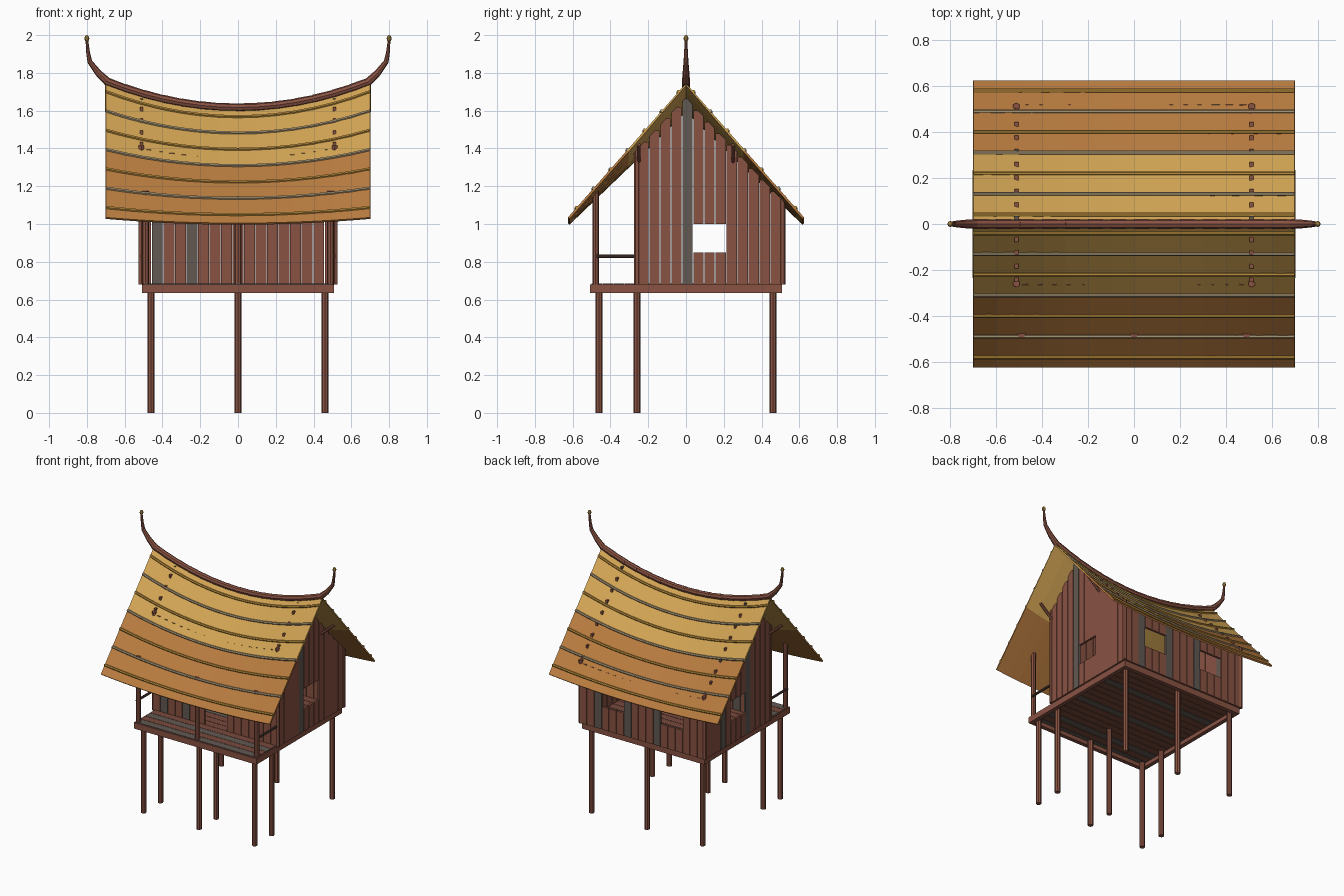
import bpy, bmesh, math
from mathutils import Vector, Matrix

if "Cube" in bpy.data.objects:
    bpy.data.objects.remove(bpy.data.objects["Cube"])

def mat(name, rgb):
    m = bpy.data.materials.new(name)
    m.diffuse_color = (*rgb, 1)
    m.use_nodes = True
    m.node_tree.nodes["Principled BSDF"].inputs["Base Color"].default_value = m.diffuse_color
    return m

WOOD = mat("red brown wood", (0.25, 0.085, 0.055))
GREY = mat("weathered grey wood", (0.12, 0.098, 0.085))
FLOOR = mat("floor wood", (0.19, 0.066, 0.045))
DARK = mat("dark rail wood", (0.09, 0.05, 0.04))
GOLD = mat("gold thatch", (0.64, 0.37, 0.088))
ORANGE = mat("orange thatch", (0.48, 0.20, 0.05))
RIB_GOLD = mat("golden bamboo", (0.50, 0.27, 0.045))
RIB_PALE = mat("pale bamboo", (0.40, 0.31, 0.18))
TIP = mat("finial gold", (0.45, 0.27, 0.06))

parts = {}

def part(name, material):
    """Get or start the mesh being collected for a named part."""
    if name not in parts:
        parts[name] = (bmesh.new(), [material])
    return parts[name][0]

def box(bm, lo, hi):
    lo, hi = Vector(lo), Vector(hi)
    m = Matrix.Translation((lo + hi) / 2) @ Matrix.Diagonal((*(hi - lo), 1))
    bmesh.ops.create_cube(bm, size=1, matrix=m)

def rod(bm, a, b, r1, r2=None, sides=8):
    a, b = Vector(a), Vector(b)
    rot = (b - a).to_track_quat('Z', 'Y').to_matrix().to_4x4()
    m = Matrix.Translation((a + b) / 2) @ rot
    bmesh.ops.create_cone(bm, cap_ends=True, segments=sides, radius1=r1,
                          radius2=r1 if r2 is None else r2, depth=(b - a).length, matrix=m)

def tube(bm, pts, radii, sides=6):
    """Continuous tube in the xz plane through the points."""
    rings = []
    for i, p in enumerate(pts):
        t = (Vector(pts[min(i + 1, len(pts) - 1)]) - Vector(pts[max(i - 1, 0)])).normalized()
        side = Vector((0, 1, 0))
        up = t.cross(side)
        rings.append([bm.verts.new(Vector(p) + radii[i] * (math.cos(w) * side + math.sin(w) * up))
                      for w in (math.tau * k / sides for k in range(sides))])
    for r, s in zip(rings, rings[1:]):
        for k in range(sides):
            j = (k + 1) % sides
            bm.faces.new((r[k], r[j], s[j], s[k]))
    bm.faces.new(rings[0])
    bm.faces.new(rings[-1])

def roof_z(x, y):
    """Sagging saddle roof surface."""
    s, u = (x / 0.7) ** 2, abs(y) / 0.625
    return (1.605 + 0.14 * s) * (1 - u) + (1.005 + 0.03 * s) * u

XS = [-0.7 + 0.1 * i for i in range(15)]

# Stilts
bm = part("stilts", WOOD)
for x in (-0.46, 0, 0.46):
    for y in (-0.46, -0.26, 0.46):
        rod(bm, (x, y, 0), (x, y, 0.66), 0.019)

# Platform frame
bm = part("platform_frame", WOOD)
for s in (-1, 1):
    box(bm, (-0.508, s * 0.493 - 0.015, 0.635), (0.508, s * 0.493 + 0.015, 0.68))
    box(bm, (s * 0.493 - 0.015, -0.478, 0.635), (s * 0.493 + 0.015, 0.478, 0.68))

# Floor boards
for i in range(17):
    y = -0.472 + i * 0.059
    grey = i in (0, 2, 7, 12)
    bm = part("grey_floor_boards" if grey else "floor_boards", GREY if grey else FLOOR)
    box(bm, (-0.5, y - 0.028, 0.664), (0.5, y + 0.028, 0.684))

# Plank walls: openings are (planks, bottom, top)
def wall(name, along_x, fixed, middle, step, half, greys, openings):
    for k in range(-half, half + 1):
        c = middle + k * step
        x, y = (c, fixed) if along_x else (fixed, c)
        top = roof_z(x, y) - 0.008
        spans = [(0.68, top)]
        for ks, lo, hi in openings:
            if k in ks:
                spans = [(0.68, lo), (hi, top)]
        grey = k in greys
        bm = part(name + ("_grey_planks" if grey else "_planks"), GREY if grey else WOOD)
        w = step / 2 - 0.002
        dx, dy = (w, 0.008) if along_x else (0.008, w)
        for lo, hi in spans:
            if hi - lo > 0.01:
                box(bm, (x - dx, y - dy, lo), (x + dx, y + dy, hi))

side_window = [((-1, 0, 1), 0.85, 1.0)]
wall("right_wall", False, 0.512, 0.125, 0.0584, 6, (-2,), side_window)
wall("left_wall", False, -0.512, 0.125, 0.0584, 6, (-2, 3), side_window)
wall("front_wall", True, -0.258, 0, 0.061, 8, (-7, -4), [((-1, 0, 1), 0.68, 1.12)])
wall("back_wall", True, 0.512, 0, 0.061, 8, (6, 2, -2),
     [((3, 4, 5), 0.85, 1.0), ((-3, -4, -5), 0.85, 1.0)])

# Corner posts, porch posts, rails and gable braces
for s in (-1, 1):
    bm = part("corner_posts", WOOD)
    for y in (-0.26, 0.512):
        rod(bm, (s * 0.512, y, 0.68), (s * 0.512, y, roof_z(0.512, y) + 0.01), 0.016, sides=6)
    rod(part("porch_rails", DARK), (s * 0.508, -0.475, 0.83), (s * 0.508, -0.265, 0.83), 0.009)
    for y in (-0.25, 0.25):
        rod(part("gable_braces", WOOD), (s * 0.515, y, 1.33), (s * 0.62, y, 1.42), 0.01, sides=6)
for x in (-0.49, 0, 0.49):
    rod(part("porch_posts", WOOD), (x, -0.478, 0.68), (x, -0.478, roof_z(x, 0.478)), 0.018)

# Thatch roof: gold above, orange below, given a little thickness
bm = part("thatch_roof", GOLD)
parts["thatch_roof"][1].append(ORANGE)
rows = [-0.625, -0.312, 0, 0.312, 0.625]
grid = [[bm.verts.new((x, y, roof_z(x, y))) for x in XS] for y in rows]
for j in range(4):
    for i in range(14):
        f = bm.faces.new((grid[j][i], grid[j][i + 1], grid[j + 1][i + 1], grid[j + 1][i]))
        f.material_index = 1 if j in (0, 3) else 0

# Bamboo ribs across both slopes
for i in range(7):
    for s in (-1, 1):
        y = s * (0.04 + 0.09 * i)
        pts = [(x, y, roof_z(x, y) + 0.002) for x in XS]
        pale = i % 2
        tube(part("pale_ribs" if pale else "golden_ribs", RIB_PALE if pale else RIB_GOLD),
             pts, [0.009] * 15)

# Ridge pole in short overlapping pieces
bm = part("ridge_pole", WOOD)
for x0, x1 in zip(XS, XS[1:]):
    a, b = ((x, 0, roof_z(x, 0) + 0.012) for x in (x0, x1))
    rod(bm, a, b, 0.022, 0.02)

# Upturned finials with gold tips
for s in (-1, 1):
    pts = [(0.685, 1.748), (0.74, 1.80), (0.785, 1.86), (0.794, 1.91), (0.80, 1.972)]
    tube(part("finials", WOOD), [(s * x, 0, z) for x, z in pts],
         [0.022, 0.018, 0.013, 0.010, 0.007], 8)
    m = Matrix.Translation((s * 0.8, 0, 1.982)) @ Matrix.Diagonal((0.013, 0.013, 0.018, 1))
    bmesh.ops.create_uvsphere(part("finial_tips", TIP), u_segments=8, v_segments=6,
                              radius=1, matrix=m)

# Turn the collected parts into objects
for name, (bm, mats) in parts.items():
    bmesh.ops.recalc_face_normals(bm, faces=bm.faces)
    if name == "thatch_roof" and sum(f.normal.z for f in bm.faces) < 0:
        bmesh.ops.reverse_faces(bm, faces=bm.faces)
    me = bpy.data.meshes.new(name)
    bm.to_mesh(me)
    bm.free()
    for m in mats:
        me.materials.append(m)
    ob = bpy.data.objects.new(name, me)
    bpy.context.collection.objects.link(ob)
    if name == "thatch_roof":
        mod = ob.modifiers.new("thickness", 'SOLIDIFY')
        mod.thickness = 0.012
        mod.offset = -1
